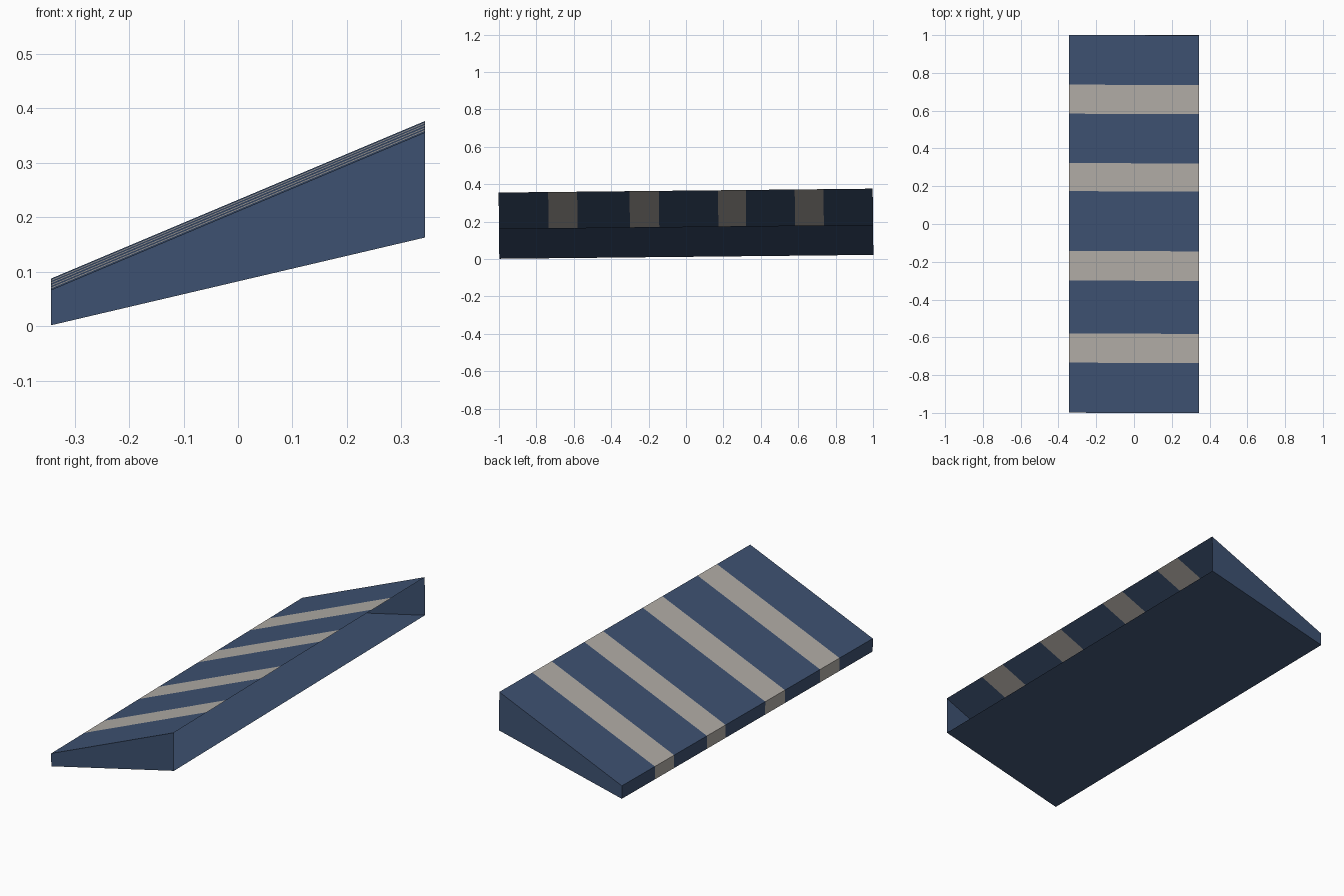
import bpy, bmesh, math
from mathutils import Matrix

if "Cube" in bpy.data.objects:
    bpy.data.objects.remove(bpy.data.objects["Cube"])


def material(name, rgb):
    lin = [((c / 255 + 0.055) / 1.055) ** 2.4 for c in rgb]
    m = bpy.data.materials.new(name)
    m.diffuse_color = (*lin, 1)
    m.use_nodes = True
    m.node_tree.nodes["Principled BSDF"].inputs["Base Color"].default_value = m.diffuse_color
    return m


navy = material("navy canvas", (62, 82, 114))
cream = material("warm grey canvas", (178, 173, 167))

X, HALF = 0.343, 1.0
TILT = math.atan(0.0104)
# awning cross-section (x, z): open along the high +x edge
PROFILE = [(X, 0.366), (-X, 0.077), (-X, 0.012), (X, 0.173)]
STRIPES = [(-0.735, -0.58), (-0.30, -0.143), (0.173, 0.322), (0.583, 0.737)]
cuts = [-HALF] + [y for s in STRIPES for y in s] + [HALF]


def build(name, polys):
    """Sheet object from (points, material index) polygons, slightly tilted about x."""
    bm = bmesh.new()
    for pts, mat in polys:
        bm.faces.new([bm.verts.new(p) for p in pts]).material_index = mat
    bmesh.ops.remove_doubles(bm, verts=bm.verts, dist=1e-5)
    bmesh.ops.rotate(bm, verts=bm.verts, cent=(0, 0.0, 0.18),
                     matrix=Matrix.Rotation(TILT, 3, 'X'))
    me = bpy.data.meshes.new(name)
    bm.to_mesh(me)
    bm.free()
    me.materials.append(navy)
    me.materials.append(cream)
    ob = bpy.data.objects.new(name, me)
    bpy.context.collection.objects.link(ob)


def strip(a, b, y0, y1):
    (xa, za), (xb, zb) = a, b
    return [(xa, y0, za), (xa, y1, za), (xb, y1, zb), (xb, y0, zb)]


# striped sloping canopy and striped front valance
bands = list(enumerate(zip(cuts, cuts[1:])))
build("canopy", [(strip(PROFILE[0], PROFILE[1], *yy), i % 2) for i, yy in bands])
build("valance", [(strip(PROFILE[1], PROFILE[2], *yy), i % 2) for i, yy in bands])
# plain underside panel
build("underside", [(strip(PROFILE[2], PROFILE[3], -HALF, HALF), 0)])
# end panels
build("end_panel_front", [([(x, -HALF, z) for x, z in PROFILE], 0)])
build("end_panel_back", [([(x, HALF, z) for x, z in reversed(PROFILE)], 0)])
